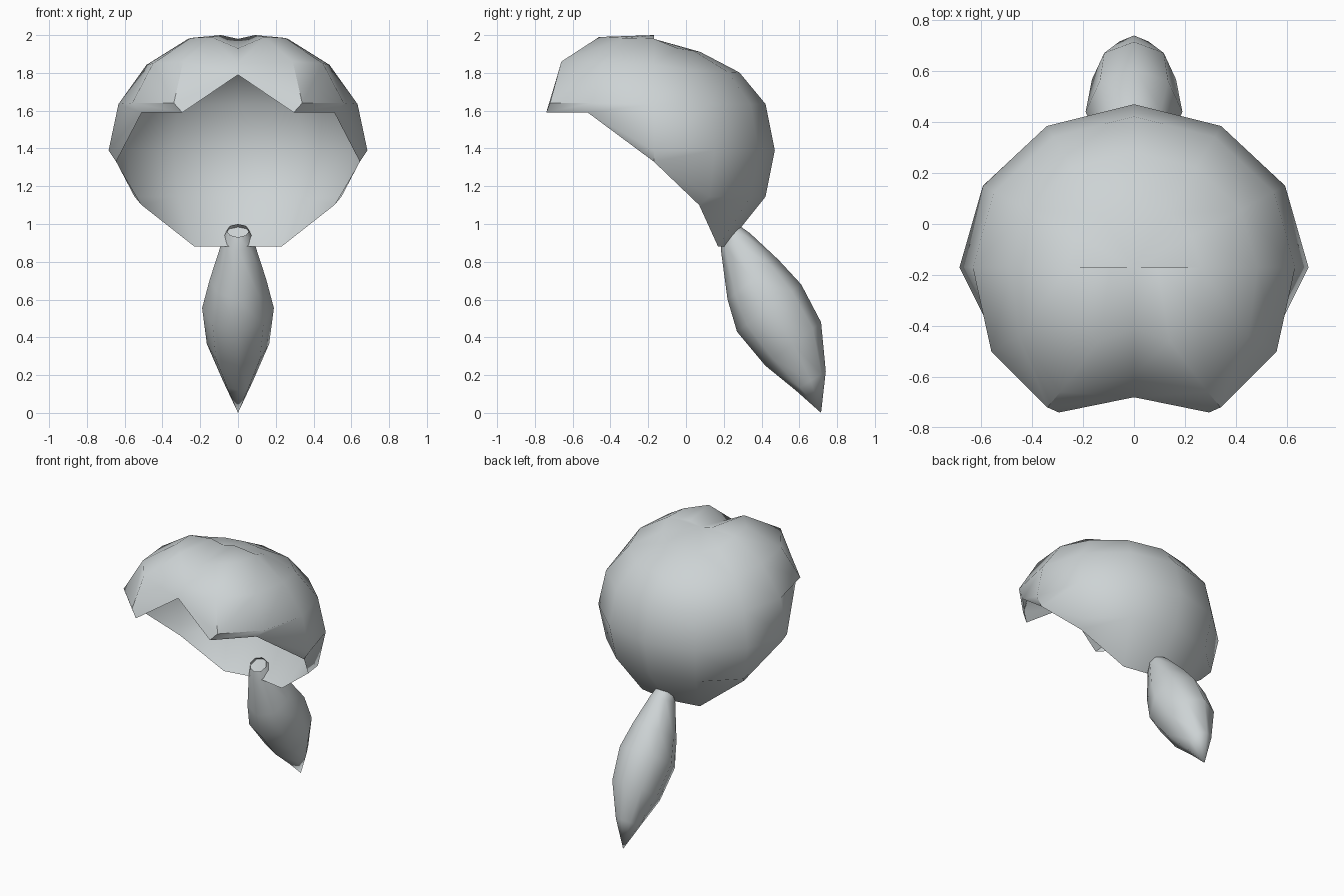
import bpy, bmesh, math
from mathutils import Vector

if "Cube" in bpy.data.objects:
    bpy.data.objects.remove(bpy.data.objects["Cube"])

hair_mat = bpy.data.materials.new("pale_grey")
hair_mat.diffuse_color = (0.61, 0.65, 0.66, 1)
hair_mat.use_nodes = True
hair_mat.node_tree.nodes["Principled BSDF"].inputs["Base Color"].default_value = hair_mat.diffuse_color


def build(name, quads, smooth_angle):
    """Make a mesh from corner loops, merging shared corners."""
    bm = bmesh.new()
    verts = {}
    for quad in quads:
        loop = []
        for p in quad:
            key = tuple(round(c, 4) + 0.0 for c in p)
            if key not in verts:
                verts[key] = bm.verts.new(key)
            if verts[key] not in loop:
                loop.append(verts[key])
        if len(loop) > 2:
            bm.faces.new(loop)
    bmesh.ops.recalc_face_normals(bm, faces=bm.faces)
    # keep the outside facing out
    mid = sum((v.co for v in bm.verts), Vector()) / len(bm.verts)
    if sum((f.calc_center_median() - mid).dot(f.normal) for f in bm.faces) < 0:
        bmesh.ops.reverse_faces(bm, faces=bm.faces)
    mesh = bpy.data.meshes.new(name)
    bm.to_mesh(mesh)
    bm.free()
    mesh.materials.append(hair_mat)
    ob = bpy.data.objects.new(name, mesh)
    bpy.context.collection.objects.link(ob)
    bpy.ops.object.select_all(action='DESELECT')
    ob.select_set(True)
    bpy.context.view_layer.objects.active = ob
    bpy.ops.object.shade_smooth_by_angle(angle=math.radians(smooth_angle))
    return ob


# --- Hair cap: a 12-sided sphere, trimmed along a hairline ---
# azimuth from the front: (lowest full ring, hairline point)
hairline = {
    0: (2, (0, -0.68, 1.79)),
    30: (1, (0.295, -0.74, 1.59)),
    60: (1, (0.51, -0.52, 1.59)),
    90: (0, (0.645, -0.17, 1.33)),
    120: (-1, (0.51, 0.07, 1.10)),
    150: (-1, (0.23, 0.17, 0.88)),
    180: (-1, (0, 0.21, 0.88)),
}
# parting valley and the fuller fringe on each side of it
fringe = {
    (0, 2): (0, -0.59, 1.85), (0, 3): (0, -0.41, 1.93),
    (30, 1): (0.34, -0.72, 1.64), (30, 2): (0.29, -0.66, 1.86),
    (30, 3): (0.14, -0.46, 1.99), (60, 1): (0.56, -0.50, 1.64),
    (60, 2): (0.45, -0.44, 1.85), (60, 3): (0.25, -0.33, 1.985),
}


def cap_point(az, ring):
    lowest, edge = hairline[az]
    if ring < lowest:
        return edge
    if (az, ring) in fringe:
        return fringe[az, ring]
    if ring == 4:
        return (0.09, -0.17, 2.0) if 30 <= az <= 90 else (0, -0.17, 1.98)
    a, e = math.radians(az), math.radians(22.5 * ring)
    back = max(0, -math.cos(a))
    drop = {2: 0.04, 3: 0.07}.get(ring, 0) * back ** 0.5
    return (0.685 * math.cos(e) * math.sin(a) if az < 180 else 0,
            -0.17 - 0.64 * math.cos(e) * math.cos(a),
            1.39 + 0.64 * math.sin(e) - drop)


quads = []
for side in (1, -1):
    for az in range(0, 180, 30):
        for ring in range(-2, 4):
            corners = [cap_point(az, ring), cap_point(az + 30, ring),
                       cap_point(az + 30, ring + 1), cap_point(az, ring + 1)]
            quads.append([(side * x, y, z) for x, y, z in corners])
build("hair_cap", quads, 45)

# --- Ponytail: open tube swelling in the middle and closing to a tip ---
# front (y, z), back (y, z), half width
sections = [
    ((0.19, 0.93), (0.27, 1.00), 0.06),
    ((0.185, 0.86), (0.34, 0.95), 0.085),
    ((0.22, 0.60), (0.49, 0.81), 0.15),
    ((0.27, 0.43), (0.61, 0.68), 0.19),
    ((0.42, 0.25), (0.715, 0.48), 0.165),
    ((0.58, 0.12), (0.74, 0.22), 0.08),
    ((0.715, 0.0), (0.715, 0.0), 0.0),
]
SIDES = 8


def tail_point(section, i):
    front, back, width = section
    a = 2 * math.pi * (i % SIDES) / SIDES
    t = (1 - math.cos(a)) / 2
    return (width * math.sin(a),
            front[0] + (back[0] - front[0]) * t,
            front[1] + (back[1] - front[1]) * t)


quads = [[tail_point(s, i), tail_point(s, i + 1),
          tail_point(n, i + 1), tail_point(n, i)]
         for s, n in zip(sections, sections[1:]) for i in range(SIDES)]
build("ponytail", quads, 60)
